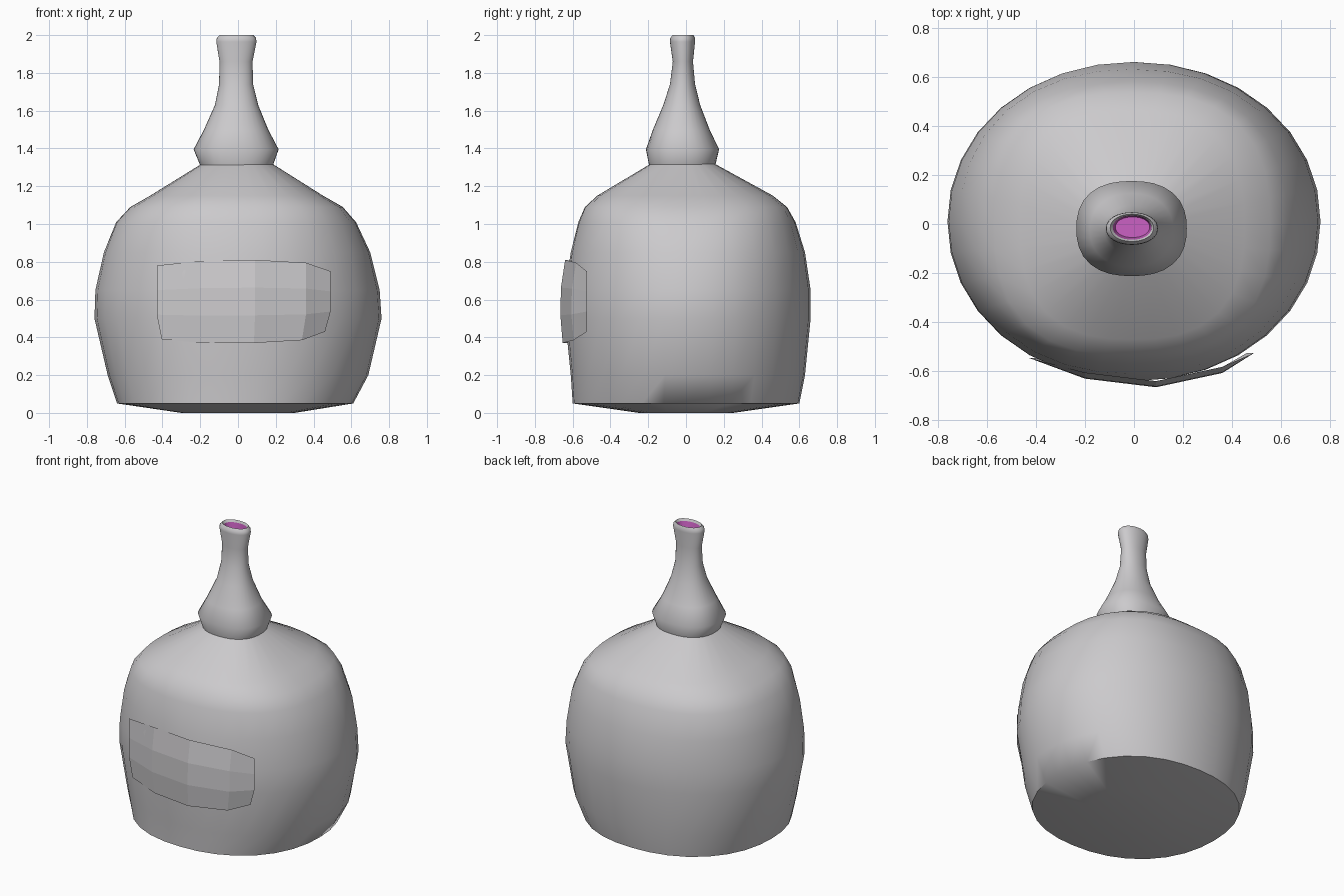
import bpy, bmesh, math

if "Cube" in bpy.data.objects:
    bpy.data.objects.remove(bpy.data.objects["Cube"])


def material(name, rgb):
    m = bpy.data.materials.new(name)
    m.diffuse_color = (*rgb, 1)
    m.use_nodes = True
    m.node_tree.nodes["Principled BSDF"].inputs["Base Color"].default_value = m.diffuse_color
    return m


GREY = material("warm grey", (0.6, 0.59, 0.605))
MAGENTA = material("magenta inside", (0.6, 0.12, 0.55))
SEG = 32


def ring(bm, z, left, right, front, back, power):
    """One rounded-square cross-section, counter-clockwise from above."""
    cx, cy = (left + right) / 2, (front + back) / 2
    rx, ry = (right - left) / 2, (back - front) / 2
    verts = []
    for i in range(SEG):
        a = math.tau * i / SEG
        c, s = math.cos(a), math.sin(a)
        k = (abs(c) ** power + abs(s) ** power) ** (-1 / power)
        verts.append(bm.verts.new((cx + rx * k * c, cy + ry * k * s, z)))
    return verts


def loft(name, profile, mat, cap_bottom=False, cap_top=False, angle=55):
    bm = bmesh.new()
    rings = [ring(bm, *p) for p in profile]
    for a, b in zip(rings, rings[1:]):
        for i in range(SEG):
            j = (i + 1) % SEG
            bm.faces.new((a[i], a[j], b[j], b[i]))
    if cap_bottom:
        bm.faces.new(rings[0][::-1])
    if cap_top:
        bm.faces.new(rings[-1])
    return finish(name, bm, mat, angle)


def finish(name, bm, mat, angle=None):
    me = bpy.data.meshes.new(name)
    bm.to_mesh(me)
    bm.free()
    me.materials.append(mat)
    ob = bpy.data.objects.new(name, me)
    bpy.context.collection.objects.link(ob)
    if angle:
        bpy.ops.object.select_all(action='DESELECT')
        ob.select_set(True)
        bpy.context.view_layer.objects.active = ob
        bpy.ops.object.shade_smooth_by_angle(angle=math.radians(angle))
    return ob


# Body and shoulder: z, left, right, front, back, squareness
loft("bottle_body", [
    (0.00, -0.30, 0.30, -0.25, 0.25, 2.1),
    (0.05, -0.64, 0.61, -0.60, 0.60, 2.2),
    (0.20, -0.69, 0.69, -0.61, 0.63, 2.15),
    (0.50, -0.76, 0.76, -0.64, 0.66, 2.05),
    (0.65, -0.755, 0.75, -0.64, 0.66, 2.05),
    (0.85, -0.71, 0.70, -0.61, 0.63, 2.2),
    (1.01, -0.645, 0.625, -0.57, 0.58, 2.4),
    (1.09, -0.57, 0.555, -0.535, 0.535, 2.6),
    (1.15, -0.465, 0.45, -0.47, 0.46, 2.6),
    (1.32, -0.19, 0.18, -0.185, 0.15, 2.4),
], GREY, cap_bottom=True)

# Neck with flared collar and rolled lip
loft("bottle_neck", [
    (1.31, -0.20, 0.185, -0.195, 0.155, 2.4),
    (1.395, -0.235, 0.215, -0.212, 0.175, 2.4),
    (1.50, -0.18, 0.16, -0.175, 0.125, 2.2),
    (1.63, -0.122, 0.107, -0.12, 0.075, 2.1),
    (1.74, -0.10, 0.08, -0.085, 0.048, 2.1),
    (1.86, -0.098, 0.077, -0.07, 0.037, 2.1),
    (1.965, -0.115, 0.098, -0.085, 0.048, 2.1),
    (1.985, -0.112, 0.095, -0.083, 0.047, 2.1),
    (2.00, -0.097, 0.08, -0.071, 0.04, 2.1),
    (1.985, -0.086, 0.071, -0.064, 0.034, 2.1),
], GREY)

# Inside of the mouth
loft("mouth_inside", [
    (1.985, -0.086, 0.071, -0.064, 0.034, 2.1),
    (1.94, -0.076, 0.064, -0.055, 0.029, 2.1),
], MAGENTA, cap_top=True)

# Curved, faceted label on the front: x, y, bottom z, top z
columns = [(-0.43, -0.545, 0.39, 0.78), (-0.20, -0.63, 0.37, 0.805),
           (0.09, -0.665, 0.37, 0.81), (0.36, -0.607, 0.385, 0.795),
           (0.49, -0.525, 0.43, 0.75)]
bm = bmesh.new()
grid = []
for x, y, low, high in columns:
    grid.append([bm.verts.new((x * (0.94 if r == 0 else 1),
                               y + (0.012, 0, 0.003, 0.025)[r] * (abs(x) < 0.4),
                               low + (high - low) * r / 3)) for r in range(4)])
for a, b in zip(grid, grid[1:]):
    for r in range(3):
        bm.faces.new((a[r], b[r], b[r + 1], a[r + 1]))
finish("front_label", bm, GREY)
